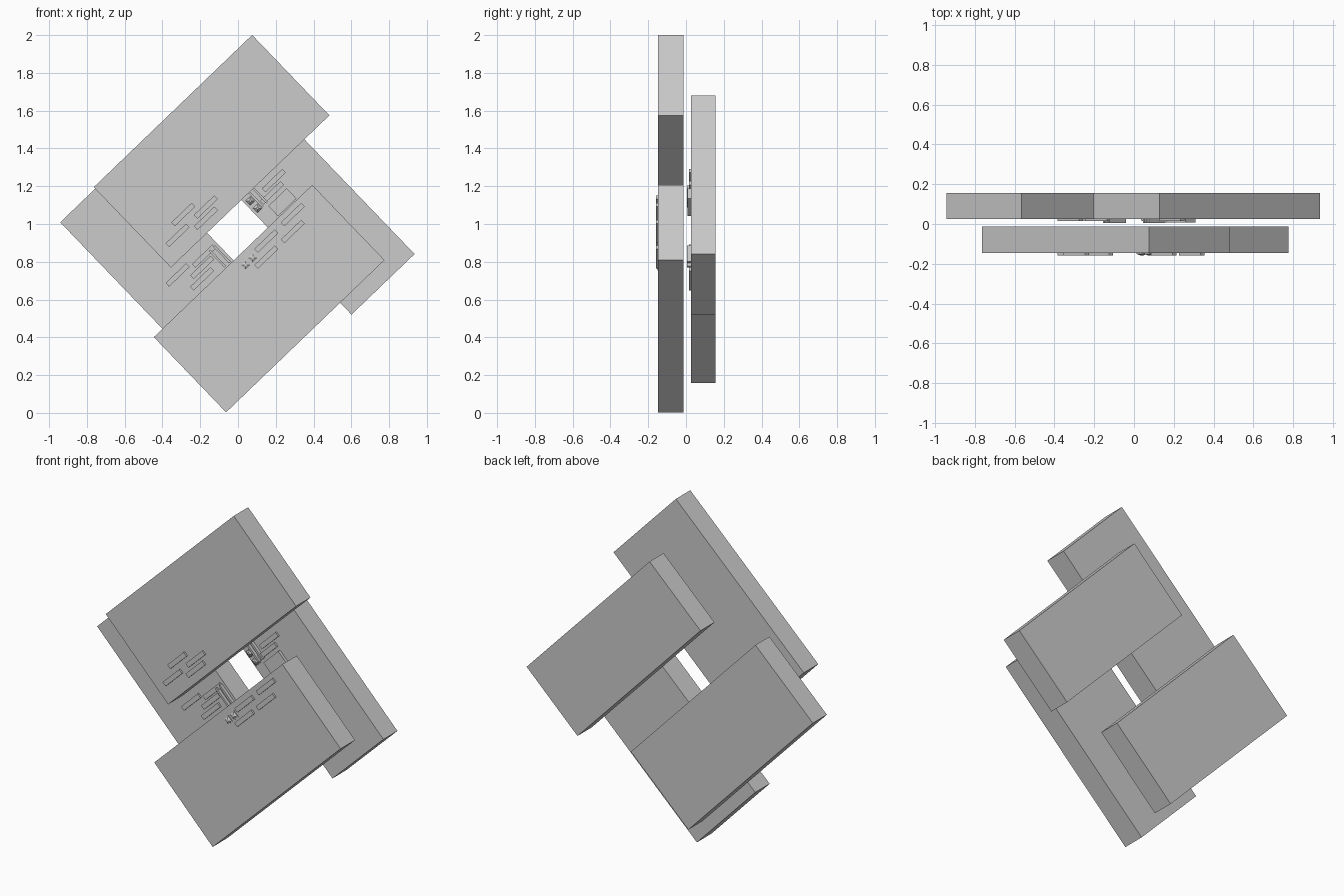
import bpy, math

old = bpy.data.objects.get("Cube")
if old:
    bpy.data.objects.remove(old, do_unlink=True)

TILT = math.radians(43.85)
FRONT, BACK = -0.147, 0.026   # front faces of the two layers

grey = bpy.data.materials.new("light_grey")
grey.use_nodes = True
grey.diffuse_color = (0.6, 0.6, 0.6, 1)
grey.node_tree.nodes["Principled BSDF"].inputs["Base Color"].default_value = (0.6, 0.6, 0.6, 1)


def block(name, x, z, along, across, y0, y1):
    """Tilted box: 'along' runs up to the right, 'across' up to the left."""
    bpy.ops.mesh.primitive_cube_add(size=1, location=(x, (y0 + y1) / 2, z),
                                    rotation=(0, -TILT, 0))
    ob = bpy.context.object
    ob.name = name
    ob.scale = (along, y1 - y0, across)
    ob.data.materials.append(grey)
    return ob


def stud(name, x, z, face, height):
    """Square base with a tapered pin on it."""
    block(name + "_base", x, z, 0.04, 0.04, face - height * 0.4, face)
    bpy.ops.mesh.primitive_cone_add(vertices=4, radius1=0.024, radius2=0.008, depth=height * 0.6,
                                    location=(x, face - height * 0.7, z))
    pin = bpy.context.object
    pin.name = name + "_pin"
    pin.rotation_mode = 'QUATERNION'
    from mathutils import Matrix
    turn = (Matrix.Rotation(-TILT, 3, 'Y') @ Matrix.Rotation(math.pi / 2, 3, 'X')
            @ Matrix.Rotation(math.pi / 4, 3, 'Z'))
    pin.rotation_quaternion = turn.to_quaternion()
    pin.data.materials.append(grey)


# Four large slabs, two in front and two behind, around a central opening
block("upper_front_slab", -0.14, 1.385, 1.163, 0.59, FRONT, -0.012)
block("lower_front_slab", 0.165, 0.605, 1.163, 0.552, FRONT, -0.012)
block("right_back_slab", -0.345, 0.765, 0.522, 1.178, BACK, 0.157)
block("left_back_slab", 0.365, 1.10, 0.463, 1.163, BACK, 0.157)

# Raised bars on the front slabs
front_bars = [(-0.29, 1.05), (-0.17, 1.09), (-0.32, 0.94), (-0.17, 1.03),
              (0.29, 1.05), (0.29, 0.96), (0.15, 0.91), (0.15, 0.825)]
for i, (x, z) in enumerate(front_bars):
    block(f"front_bar_{i + 1}", x, z, 0.15, 0.027, FRONT - 0.011, FRONT)

# Raised bars on the back slabs
back_bars = [(-0.32, 0.73), (-0.19, 0.71), (-0.19, 0.77), (-0.18, 0.83),
             (0.19, 1.23), (0.18, 1.165)]
for i, (x, z) in enumerate(back_bars):
    block(f"back_bar_{i + 1}", x, z, 0.15, 0.027, BACK - 0.011, BACK)
block("back_plate", 0.235, 1.115, 0.135, 0.075, BACK - 0.018, BACK)

# Narrow rails beside the opening
for i in range(2):
    block(f"right_rail_{i + 1}", -0.085 - 0.025 * i, 0.84 - 0.022 * i, 0.012, 0.12, BACK - 0.02, BACK)
    block(f"left_rail_{i + 1}", 0.09 + 0.022 * i, 1.135 + 0.021 * i, 0.012, 0.12, BACK - 0.02, BACK)

# Square studs near the opening
for i in range(2):
    stud(f"front_stud_{i + 1}", 0.04 + 0.038 * i, 0.783 + 0.037 * i, FRONT, 0.011)
    stud(f"back_stud_{i + 1}", 0.064 + 0.039 * i, 1.122 - 0.039 * i, BACK, 0.018)
